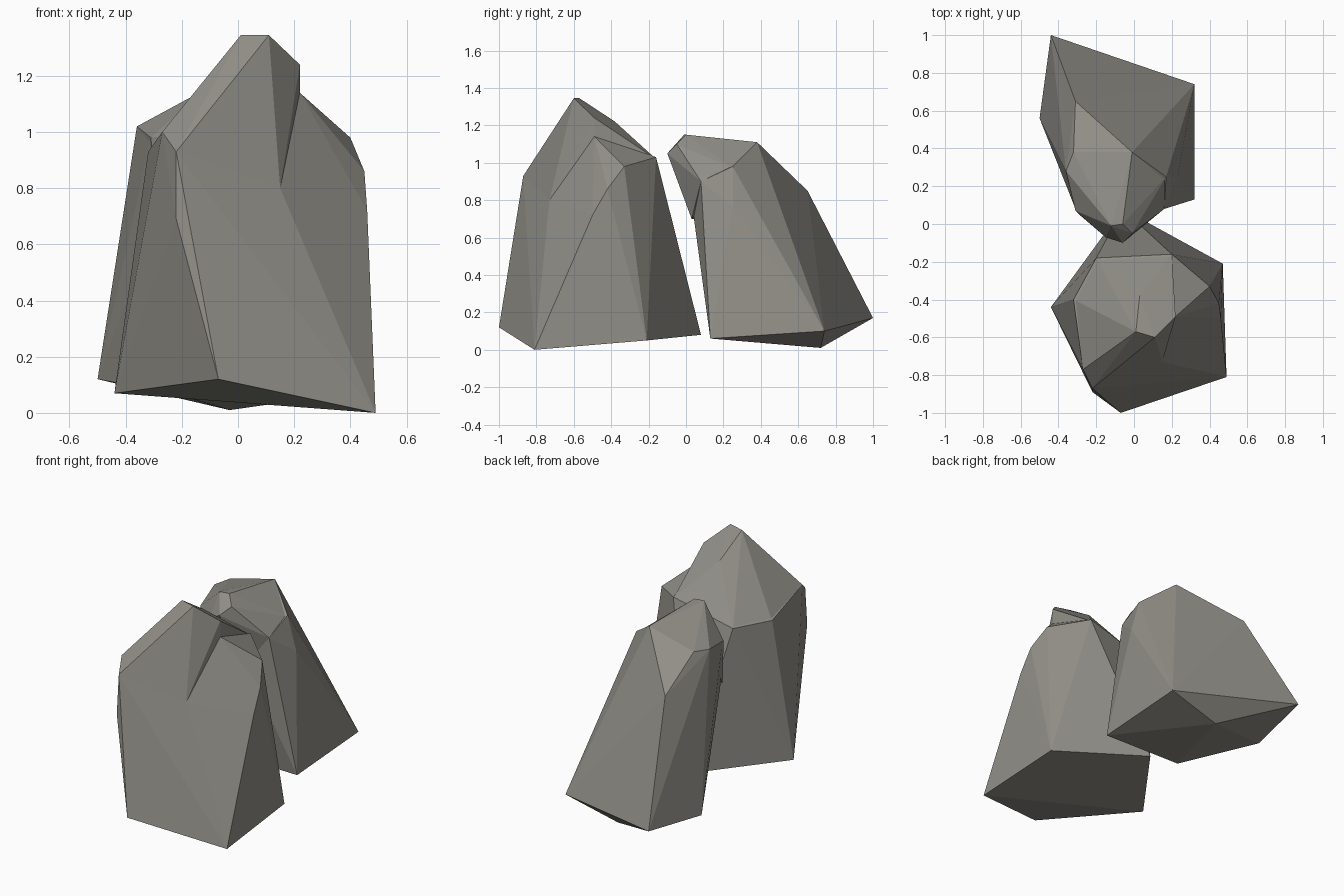
import bpy, bmesh

if "Cube" in bpy.data.objects:
    bpy.data.objects.remove(bpy.data.objects["Cube"])

stone = bpy.data.materials.new("warm grey stone")
stone.diffuse_color = (0.28, 0.27, 0.24, 1)
stone.use_nodes = True
stone.node_tree.nodes["Principled BSDF"].inputs["Base Color"].default_value = stone.diffuse_color


def hull(name, points):
    """Faceted stone lump: convex hull around a few corner points."""
    bm = bmesh.new()
    for p in points:
        bm.verts.new(p)
    res = bmesh.ops.convex_hull(bm, input=bm.verts[:])
    loose = [v for v in bm.verts if not v.link_faces]
    bmesh.ops.delete(bm, geom=loose, context='VERTS')
    bmesh.ops.recalc_face_normals(bm, faces=bm.faces[:])
    me = bpy.data.meshes.new(name)
    bm.to_mesh(me)
    bm.free()
    me.materials.append(stone)
    ob = bpy.data.objects.new(name, me)
    bpy.context.collection.objects.link(ob)
    return ob


def fuse(body, cap):
    """Union the cap into the body and drop the cap object."""
    mod = body.modifiers.new("fuse", 'BOOLEAN')
    mod.operation = 'UNION'
    mod.solver = 'EXACT'
    mod.object = cap
    bpy.context.view_layer.objects.active = body
    bpy.ops.object.modifier_apply(modifier=mod.name)
    bpy.data.objects.remove(cap)


# front rock: broad body with a pointed ridge on top
front_rock = hull("front_rock", [
    (-.07, -1, .12), (.49, -.81, 0), (.47, -.21, .05), (-.06, .08, .08), (-.44, -.44, .07),
    (-.22, -.89, .69), (-.22, -.87, .93), (-.27, -.77, 1.0), (-.32, -.40, .93),
    (-.20, -.18, .93), (.20, -.16, 1.03), (.40, -.33, .98), (.46, -.50, .72),
    (.45, -.42, .86), (.15, -.73, .80), (.22, -.49, 1.14)])
front_peak = hull("front_peak", [
    (.01, -.57, 1.345), (.11, -.60, 1.345), (.22, -.49, 1.24), (.22, -.49, 1.14),
    (.03, -.38, 1.22), (.15, -.73, .80), (-.22, -.87, .93), (-.27, -.77, 1.0),
    (-.28, -.60, .90), (-.32, -.40, .92), (-.20, -.18, .92), (.20, -.16, 1.02)])
fuse(front_rock, front_peak)

# back rock: leaning body with an overhanging cap
back_rock = hull("back_rock", [
    (-.44, 1, .17), (-.50, .56, .12), (.32, .74, .10), (.32, .13, .06), (-.03, .72, .01),
    (-.23, .13, .07), (-.31, .65, .85), (-.01, .38, 1.11), (-.32, .38, 1.03),
    (-.36, .28, 1.02), (-.31, .08, .98), (.17, .25, .98), (.16, .08, .90), (.23, .25, .77),
    (.02, .04, .72), (-.28, .05, .72)])
back_cap = hull("back_cap", [
    (-.12, -.01, 1.15), (-.06, 0, 1.15), (-.01, -.05, 1.10), (-.06, -.10, 1.05),
    (-.15, -.07, 1.0), (-.01, .38, 1.11), (-.32, .38, 1.03), (-.36, .28, 1.02),
    (-.31, .07, .98), (.16, .08, .90), (.02, .03, .70), (-.29, .05, .70), (.17, .25, .97)])
fuse(back_rock, back_cap)
